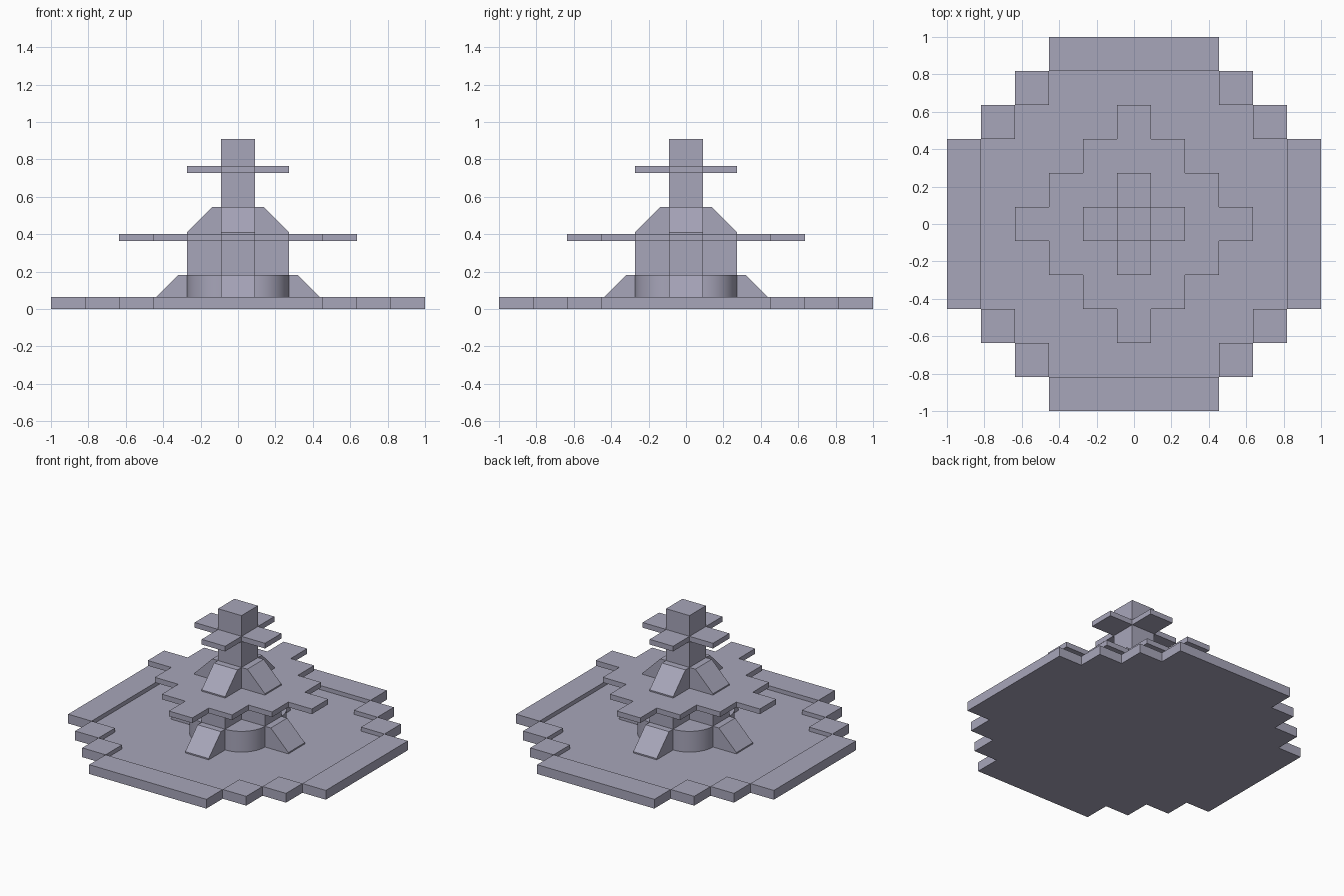
import bpy, math

if "Cube" in bpy.data.objects:
    bpy.data.objects.remove(bpy.data.objects["Cube"])

U = 2 / 11          # one grid cell
T = U / 5           # thin slab thickness
RIM = 0.065         # height of the raised border

# bluish grey stone
STONE = bpy.data.materials.new("stone")
STONE.diffuse_color = (0.39, 0.38, 0.49, 1)
STONE.use_nodes = True
STONE.node_tree.nodes["Principled BSDF"].inputs["Base Color"].default_value = STONE.diffuse_color


def mesh_object(name, verts, faces):
    me = bpy.data.meshes.new(name)
    me.from_pydata(verts, [], faces)
    me.update()
    me.materials.append(STONE)
    ob = bpy.data.objects.new(name, me)
    bpy.context.collection.objects.link(ob)
    return ob


def prism(name, outline, z0, z1):
    """Extrude a counter-clockwise xy outline from z0 to z1."""
    n = len(outline)
    verts = [(x, y, z0) for x, y in outline] + [(x, y, z1) for x, y in outline]
    faces = [tuple(reversed(range(n))), tuple(range(n, 2 * n))]
    faces += [(i, (i + 1) % n, n + (i + 1) % n, n + i) for i in range(n)]
    return mesh_object(name, verts, faces)


def box(name, x0, x1, y0, y1, z0, z1):
    return prism(name, [(x0, y0), (x1, y0), (x1, y1), (x0, y1)], z0, z1)


def stepped_plate(name, quarter, z0, z1):
    """Fourfold plate: quarter lists the corners (in cells) from the +x side to +y."""
    pts = []
    for k in range(4):
        for x, y in quarter:
            for _ in range(k):
                x, y = -y, x
            pts.append((x * U, y * U))
    return prism(name, pts, z0, z1)


def wedge(name, r, z, bottom, angle):
    """Sloped block one cell wide, from radius r outward, cell base at z."""
    q = U / 4
    prof = [(r, bottom), (r + U, bottom), (r + U, z + q), (r + q, z + U), (r, z + U)]
    n = len(prof)
    verts = [(x, -U / 2, h) for x, h in prof] + [(x, U / 2, h) for x, h in prof]
    faces = [tuple(range(n)), tuple(reversed(range(n, 2 * n)))]
    faces += [(i, n + i, n + (i + 1) % n, (i + 1) % n) for i in range(n)]
    ob = mesh_object(name, verts, faces)
    ob.rotation_euler.z = angle


# basin floor
stepped_plate("basin_floor", [(5.5, 2.5), (4.5, 2.5), (4.5, 3.5), (3.5, 3.5),
                              (3.5, 4.5), (2.5, 4.5), (2.5, 5.5)], 0, T)

# middle and upper stepped plates
stepped_plate("middle_plate", [(3.5, .5), (2.5, .5), (2.5, 1.5), (1.5, 1.5),
                               (1.5, 2.5), (.5, 2.5), (.5, 3.5)], 2 * U, 2 * U + T)
stepped_plate("upper_plate", [(1.5, .5), (.5, .5), (.5, 1.5)], 4 * U, 4 * U + T)

# central column and cross-shaped pedestal
box("column", -U / 2, U / 2, -U / 2, U / 2, 2 * U, 5 * U)
stepped_plate("pedestal", [(1.5, .5), (.5, .5), (.5, 1.5)], T, 2 * U)

for k in range(4):
    a = k * math.pi / 2

    # raised border: one long strip and two corner cells per side
    for part, x0, x1, y0, y1 in (("border_strip", 4.5, 5.5, -2.5, 2.5),
                                 ("border_corner_a", 3.5, 4.5, 2.5, 3.5),
                                 ("border_corner_b", 2.5, 3.5, 3.5, 4.5)):
        ob = box(f"{part}_{k}", x0 * U, x1 * U, y0 * U, y1 * U, 0, RIM)
        ob.rotation_euler.z = a

    # sloped buttresses at the foot and above the middle plate
    wedge(f"lower_slope_{k}", 1.5 * U, 0, T, a)
    wedge(f"upper_slope_{k}", 0.5 * U, 2 * U, 2 * U + T, a)

    # rounded corner between the pedestal arms
    c, n = U / 2, 16
    arc = [(c + U * math.cos(i / n * math.pi / 2), c + U * math.sin(i / n * math.pi / 2))
           for i in range(n + 1)]
    ob = prism(f"round_corner_{k}", [(c, c)] + arc, T, U)
    ob.rotation_euler.z = a
    bpy.ops.object.select_all(action='DESELECT')
    ob.select_set(True)
    bpy.context.view_layer.objects.active = ob
    bpy.ops.object.shade_smooth_by_angle(angle=math.radians(30))
